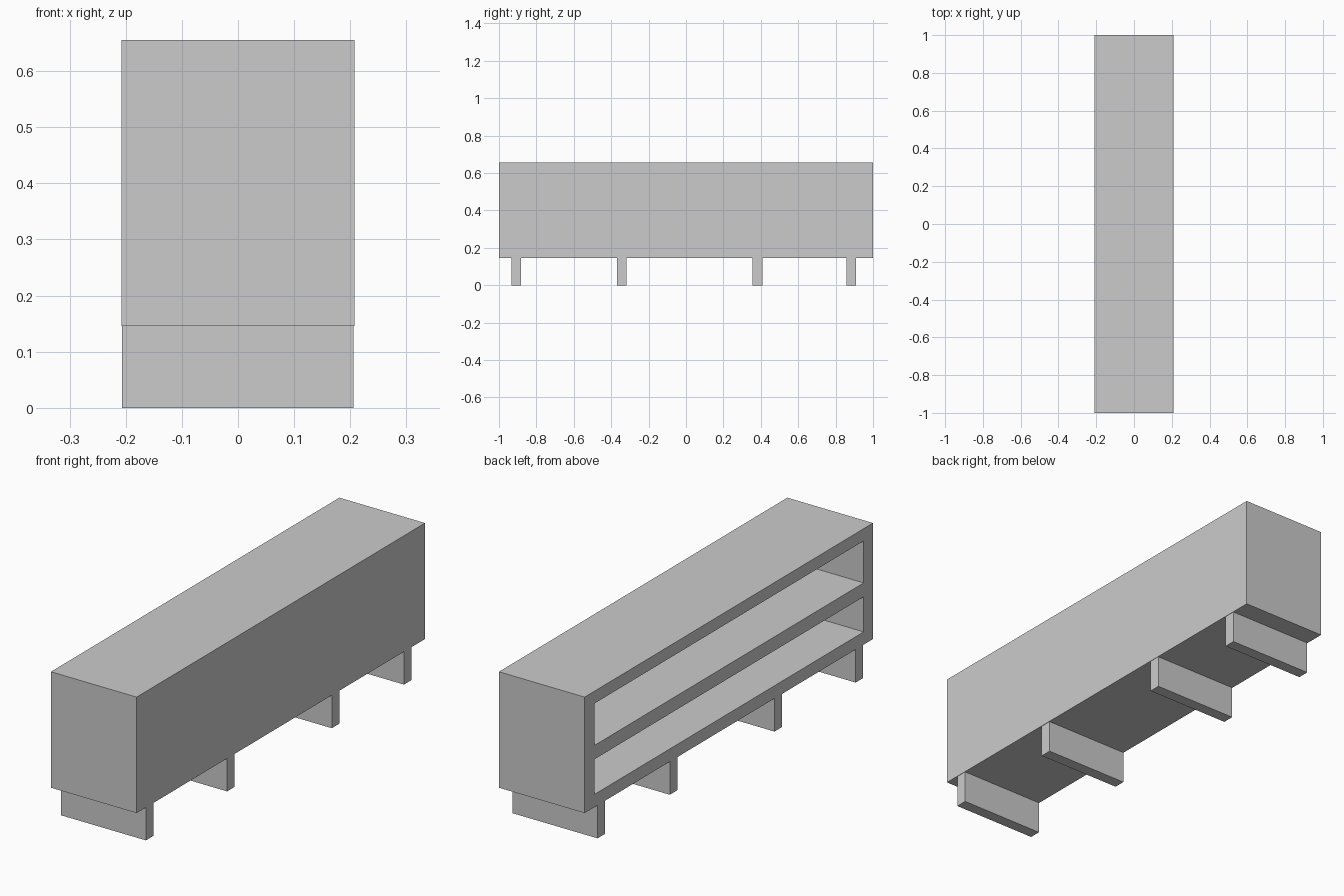
import bpy

if "Cube" in bpy.data.objects:
    bpy.data.objects.remove(bpy.data.objects["Cube"])


def box(name, x, y, z):
    """Axis-aligned box from (min, max) ranges."""
    spans = (x, y, z)
    bpy.ops.mesh.primitive_cube_add(size=1, location=[(a + b) / 2 for a, b in spans])
    obj = bpy.context.object
    obj.name = name
    obj.scale = [b - a for a, b in spans]
    bpy.ops.object.transform_apply(location=False, rotation=False, scale=True)
    return obj


# Cabinet body, solid on the +x side
body = box("cabinet_body", (-0.208, 0.208), (-1, 1), (0.146, 0.655))

# Two full-length shelf compartments opening on the -x side
for z in ((0.202, 0.356), (0.417, 0.601)):
    cutter = box("compartment_cutter", (-0.3, 0.158), (-0.935, 0.932), z)
    cutter.hide_render = True
    mod = body.modifiers.new("compartment", 'BOOLEAN')
    mod.operation = 'DIFFERENCE'
    mod.solver = 'EXACT'
    mod.object = cutter
    bpy.context.view_layer.objects.active = body
    bpy.ops.object.modifier_apply(modifier=mod.name)
    bpy.data.objects.remove(cutter, do_unlink=True)

# Plank legs across the full depth, unevenly spaced along the length
for i, y in enumerate((-0.907, -0.344, 0.382, 0.883)):
    box(f"leg_{i + 1}", (-0.207, 0.206), (y - 0.026, y + 0.026), (0, 0.146))
